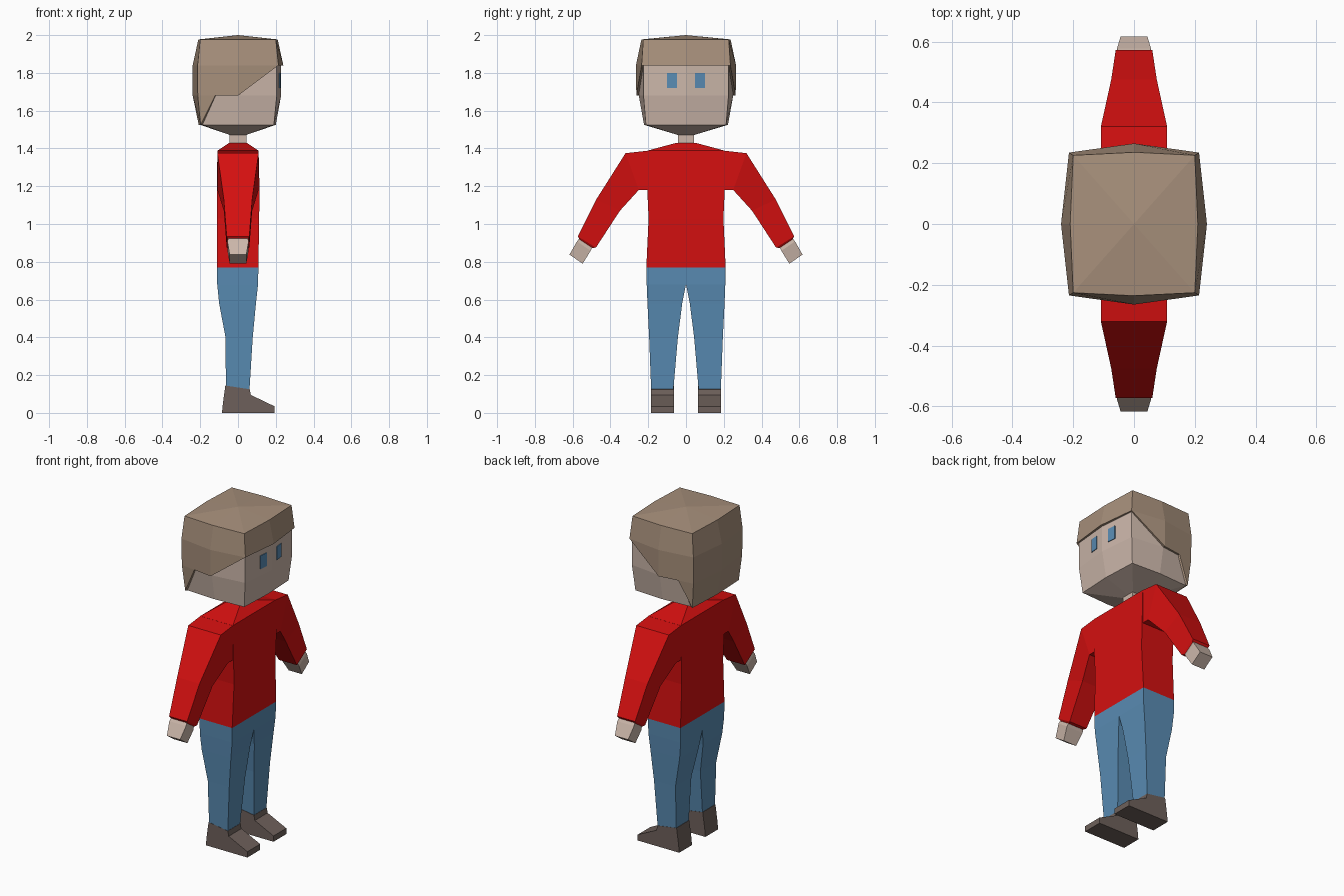
import bpy, bmesh


def material(name, rgb):
    m = bpy.data.materials.new(name)
    m.diffuse_color = (*rgb, 1.0)
    return m


RED = material("red_cloth", (0.66, 0.005, 0.005))
BLUE = material("denim_blue", (0.10, 0.26, 0.45))
BROWN = material("hair_brown", (0.39, 0.28, 0.20))
SKIN = material("skin", (0.60, 0.47, 0.40))
SHOE = material("shoe_brown", (0.155, 0.118, 0.104))


def build(name, verts, faces, mat):
    bm = bmesh.new()
    vs = [bm.verts.new(v) for v in verts]
    for f in faces:
        bm.faces.new([vs[i] for i in f])
    bmesh.ops.recalc_face_normals(bm, faces=bm.faces)
    me = bpy.data.meshes.new(name)
    bm.to_mesh(me)
    bm.free()
    me.materials.append(mat)
    ob = bpy.data.objects.new(name, me)
    bpy.context.collection.objects.link(ob)
    return ob


def loft(name, rings, mat):
    """Closed skin over equal-length rings, capped at both ends."""
    n = len(rings[0])
    verts = [v for r in rings for v in r]
    faces = [(k * n + i, k * n + (i + 1) % n, (k + 1) * n + (i + 1) % n, (k + 1) * n + i)
             for k in range(len(rings) - 1) for i in range(n)]
    faces += [tuple(range(n)), tuple(range(len(verts) - n, len(verts)))]
    return build(name, verts, faces, mat)


def rect(z, x0, x1, y0, y1):
    return [(x0, y0, z), (x1, y0, z), (x1, y1, z), (x0, y1, z)]


def oct_ring(z, cx, cy, mx, my):
    """Rounded-square ring: corner points c and side midpoints m."""
    return [(mx, 0, z), (cx, cy, z), (0, my, z), (-cx, cy, z),
            (-mx, 0, z), (-cx, -cy, z), (0, -my, z), (cx, -cy, z)]


def limb_ring(s, w, outer, inner):
    """Section of an arm: half width w along x, outer and inner (y, z) points."""
    (yo, zo), (yi, zi) = outer, inner
    return [(-w, s * yo, zo), (w, s * yo, zo), (w, s * yi, zi), (-w, s * yi, zi)]


# Head and neck
loft("head", [oct_ring(1.472, 0.045, 0.045, 0.045, 0.045),
              oct_ring(1.525, 0.190, 0.212, 0.200, 0.222),
              oct_ring(1.68, 0.205, 0.225, 0.228, 0.250),
              oct_ring(1.84, 0.205, 0.225, 0.228, 0.250),
              oct_ring(1.96, 0.190, 0.213, 0.198, 0.222)], SKIN)
loft("neck", [rect(z, -0.045, 0.045, -0.042, 0.042) for z in (1.41, 1.49)], SKIN)

# Hair cap: crown, full band, then the sides and back hanging lower
hv = oct_ring(1.977, 0.200, 0.226, 0.210, 0.236) + oct_ring(1.84, 0.214, 0.235, 0.240, 0.265)
hv += [(0, 0, 2.0)]                                             # 16 crown
hv += [(0, 0.263, 1.68), (-0.12, 0.246, 1.68), (-0.213, 0.233, 1.68), (-0.24, 0, 1.68),
       (-0.213, -0.233, 1.68), (-0.12, -0.246, 1.68), (0, -0.263, 1.68)]  # 17-23
hv += [(-0.198, 0.222, 1.525), (-0.208, 0, 1.525), (-0.198, -0.222, 1.525)]  # 24-26
hf = [(i, (i + 1) % 8, 8 + (i + 1) % 8, 8 + i) for i in range(8)]
hf += [(16, i, (i + 1) % 8) for i in range(8)]
hf += [(9, 10, 17), (10, 11, 19, 18, 17), (11, 12, 20, 19), (18, 19, 24), (19, 20, 25, 24),
       (12, 13, 21, 20), (13, 14, 23, 22, 21), (14, 15, 23), (22, 26, 21), (20, 21, 26, 25)]
hair = build("hair", hv, hf, BROWN)
shell = hair.modifiers.new("thickness", 'SOLIDIFY')
shell.thickness = 0.012
shell.offset = -1

# Sweater body
loft("sweater_body", [rect(0.77, -0.11, 0.108, -0.21, 0.21),
                      rect(1.03, -0.11, 0.112, -0.198, 0.198),
                      rect(1.18, -0.112, 0.114, -0.205, 0.205),
                      rect(1.388, -0.109, 0.109, -0.205, 0.205),
                      rect(1.43, -0.046, 0.046, -0.05, 0.05)], RED)

for s, side in ((-1, "right"), (1, "left")):
    # Sleeve with a tucked-in cuff
    loft(side + "_sleeve", [limb_ring(s, 0.109, (0.20, 1.388), (0.20, 1.18)),
                            limb_ring(s, 0.109, (0.32, 1.375), (0.25, 1.18)),
                            limb_ring(s, 0.075, (0.475, 1.13), (0.35, 1.07)),
                            limb_ring(s, 0.060, (0.573, 0.935), (0.477, 0.875)),
                            limb_ring(s, 0.052, (0.563, 0.918), (0.495, 0.873))], RED)
    # Hand
    loft(side + "_hand", [limb_ring(s, 0.050, (0.560, 0.930), (0.492, 0.885)),
                          limb_ring(s, 0.056, (0.577, 0.908), (0.505, 0.858)),
                          limb_ring(s, 0.044, (0.617, 0.838), (0.547, 0.790))], SKIN)
    # Trouser leg
    loft(side + "_trouser_leg", [rect(z, x0, x1, s * y0, s * y1) for z, x0, x1, y0, y1 in (
        (0.77, -0.11, 0.108, 0.0, 0.21), (0.68, -0.11, 0.106, 0.0, 0.208),
        (0.58, -0.100, 0.095, 0.020, 0.204), (0.40, -0.066, 0.078, 0.043, 0.195),
        (0.11, -0.064, 0.060, 0.068, 0.184))], BLUE)
    # Shoe: side profile swept across the foot
    profile = [(-0.085, 0), (0.193, 0), (0.193, 0.035), (0.068, 0.095),
               (0.062, 0.125), (-0.067, 0.145), (-0.08, 0.05)]
    loft(side + "_shoe", [[(x, s * y, z) for x, z in profile] for y in (0.064, 0.186)], SHOE)
    # Eye: thin plate lying on the face
    loft(side + "_eye", [[(0.228 - 0.102 * y + d, s * y, z) for y, z in
                          ((0.048, 1.72), (0.10, 1.72), (0.10, 1.80), (0.048, 1.80))]
                         for d in (-0.002, 0.004)], BLUE)
